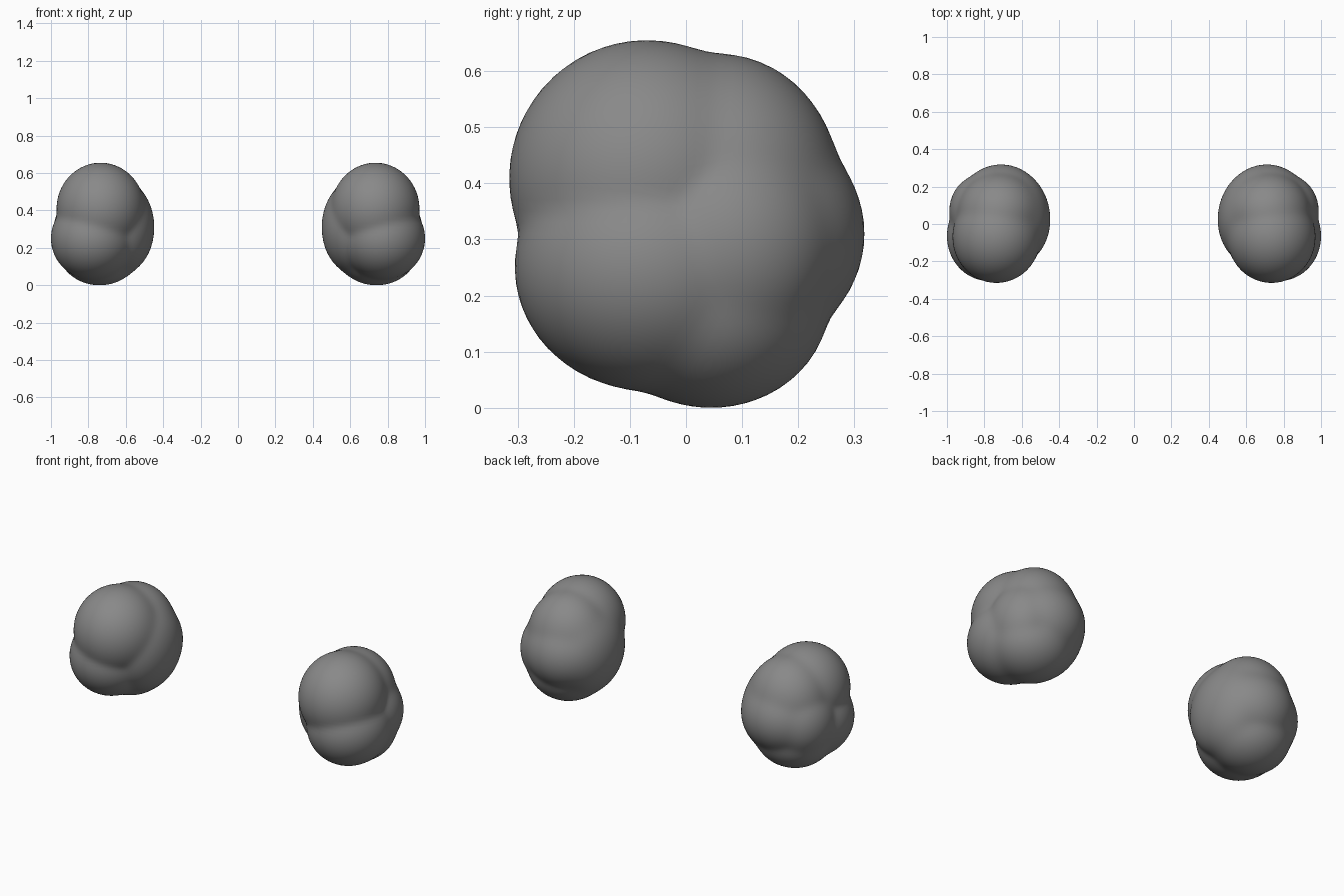
import bpy
import bmesh
import math
from mathutils import Vector

cube = bpy.data.objects.get("Cube")
if cube:
    bpy.data.objects.remove(cube, do_unlink=True)

grey = bpy.data.materials.new("mid grey")
grey.use_nodes = True
colour = (0.25, 0.25, 0.25, 1)
grey.diffuse_color = colour
bsdf = next(n for n in grey.node_tree.nodes if n.type == 'BSDF_PRINCIPLED')
bsdf.inputs["Base Color"].default_value = colour
bsdf.inputs["Roughness"].default_value = 0.7

# Lobes of one lump: centre, radii
LOBES = [
    ((0.735, -0.070, 0.409), (0.235, 0.245, 0.246)),   # upper front
    ((0.720, 0.060, 0.390), (0.225, 0.215, 0.240)),    # upper back
    ((0.775, -0.065, 0.250), (0.225, 0.240, 0.220)),   # lower front
    ((0.710, 0.090, 0.310), (0.230, 0.228, 0.215)),    # back
    ((0.740, 0.045, 0.188), (0.220, 0.210, 0.188)),    # bottom
    ((0.628, 0.025, 0.310), (0.180, 0.240, 0.250)),    # inner side
    ((0.820, 0.070, 0.290), (0.167, 0.190, 0.200)),    # outer side
]
CORE = Vector((0.725, 0.0, 0.31))
SHARPNESS = 40


def exit_distance(direction, centre, radii):
    """Distance from the core to an ellipsoid's far side."""
    o = Vector([(CORE[i] - centre[i]) / radii[i] for i in range(3)])
    d = Vector([direction[i] / radii[i] for i in range(3)])
    a, b, c = d.dot(d), o.dot(d), o.dot(o) - 1
    return (-b + math.sqrt(b * b - a * c)) / a


def build_lump(name, side):
    bm = bmesh.new()
    bmesh.ops.create_icosphere(bm, subdivisions=5, radius=1)
    # Blend the lobes into one skin
    for v in bm.verts:
        d = v.co.normalized()
        r = [exit_distance(d, c, s) for c, s in LOBES]
        far = max(r)
        v.co = CORE + d * far * sum((q / far) ** SHARPNESS for q in r) ** (1 / SHARPNESS)
    # Mirror to the chosen side
    if side < 0:
        for v in bm.verts:
            v.co.x *= -1
        bmesh.ops.reverse_faces(bm, faces=bm.faces)
    for f in bm.faces:
        f.smooth = True
    mesh = bpy.data.meshes.new(name)
    bm.to_mesh(mesh)
    bm.free()
    mesh.materials.append(grey)
    obj = bpy.data.objects.new(name, mesh)
    bpy.context.collection.objects.link(obj)


build_lump("left_lump", 1)
build_lump("right_lump", -1)
